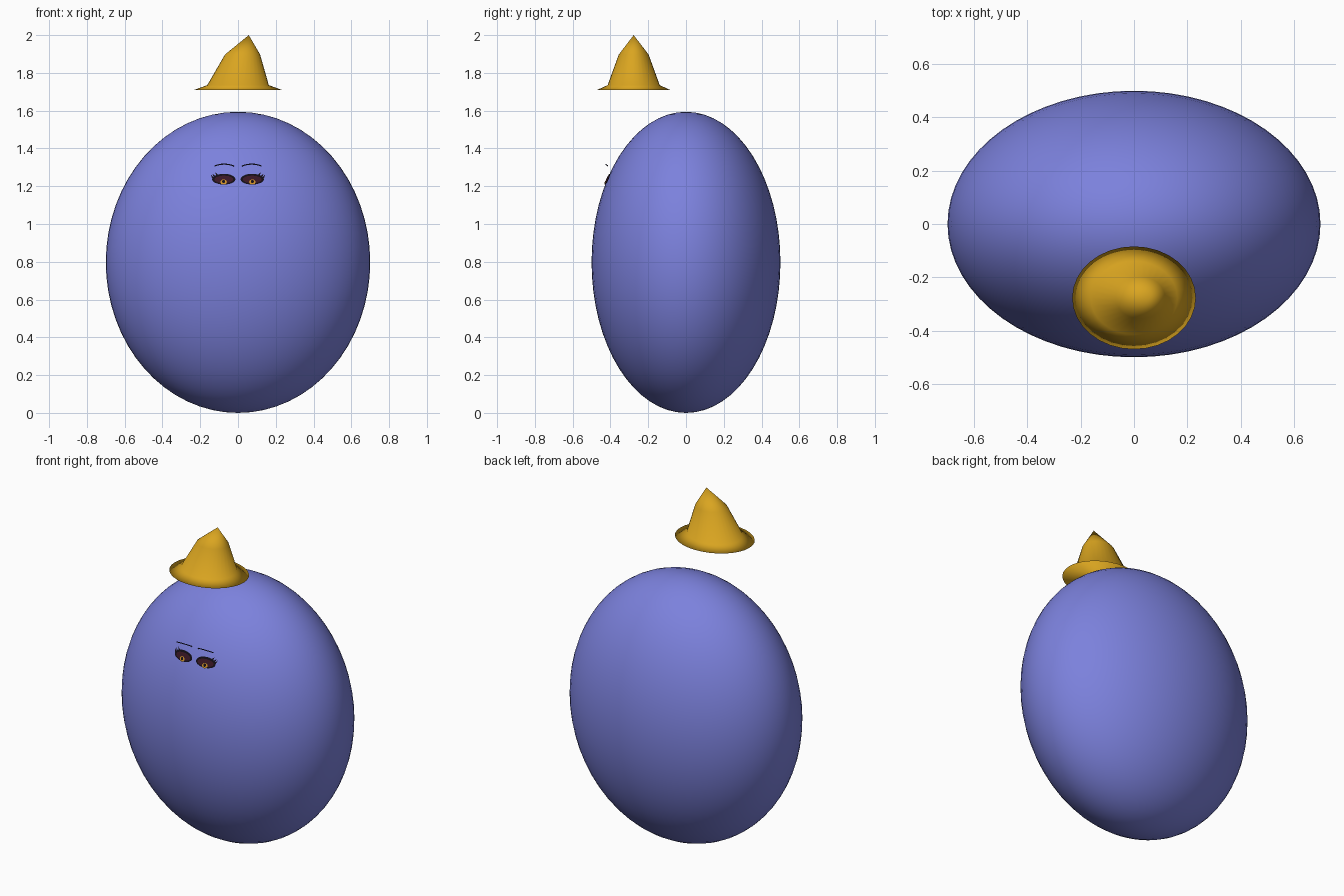
import bpy, bmesh, math
from mathutils import Vector

cube = bpy.data.objects.get("Cube")
if cube:
    bpy.data.objects.remove(cube)

RX, RY, RZ = 0.7, 0.5, 0.797   # body radii


def material(name, rgb):
    m = bpy.data.materials.new(name)
    m.use_nodes = True
    m.diffuse_color = (*rgb, 1)
    bsdf = next(n for n in m.node_tree.nodes if n.type == 'BSDF_PRINCIPLED')
    bsdf.inputs["Base Color"].default_value = (*rgb, 1)
    return m


BLUE = material("periwinkle blue", (0.2, 0.22, 0.72))
GOLD = material("golden yellow", (0.7, 0.376, 0.0144))
BLACK = material("lash black", (0.006, 0.004, 0.008))
PLUM = material("dark plum", (0.04, 0.008, 0.018))
AMBER = material("iris amber", (0.6, 0.27, 0.02))
NAVY = material("brow navy", (0.015, 0.015, 0.04))


def finish(name, bm, mat, smooth=True):
    mesh = bpy.data.meshes.new(name)
    bm.to_mesh(mesh)
    bm.free()
    for p in mesh.polygons:
        p.use_smooth = smooth
    mesh.materials.append(mat)
    obj = bpy.data.objects.new(name, mesh)
    bpy.context.collection.objects.link(obj)
    return obj


# Egg-shaped body
bm = bmesh.new()
bmesh.ops.create_uvsphere(bm, u_segments=64, v_segments=32, radius=1)
bmesh.ops.scale(bm, vec=(RX, RY, RZ), verts=bm.verts)
bmesh.ops.translate(bm, vec=(0, 0, RZ), verts=bm.verts)
finish("body", bm, BLUE)

# Floating pointed hat: oval rings (height, x centre, x radius, y radius)
HAT_Y, SIDES = -0.277, 32
bm = bmesh.new()
rings = []
for z, cx, rx, ry in ((1.71, 0, 0.232, 0.193), (1.735, 0, 0.163, 0.138),
                      (1.897, 0.024, 0.093, 0.079)):
    angles = [math.tau * i / SIDES for i in range(SIDES)]
    rings.append([bm.verts.new((cx + rx * math.cos(a), HAT_Y + ry * math.sin(a), z))
                  for a in angles])
tip = bm.verts.new((0.057, HAT_Y, 2.0))
for i in range(SIDES):
    j = (i + 1) % SIDES
    for low, high in zip(rings, rings[1:]):
        bm.faces.new((low[i], low[j], high[j], high[i]))
    bm.faces.new((rings[-1][i], rings[-1][j], tip))
bm.faces.new(rings[0][::-1])
finish("hat", bm, GOLD)


def on_body(x, z, lift):
    """Point on the front of the body, pushed forward by lift."""
    y = -RY * math.sqrt(1 - (x / RX) ** 2 - ((z - RZ) / RZ) ** 2)
    return Vector((x, y - lift, z))


def plate(name, outline, mat, lift, side):
    """Thin face patch following the body, fanned from its middle."""
    bm = bmesh.new()
    n = len(outline)
    mid = (sum(p[0] for p in outline) / n, sum(p[1] for p in outline) / n)
    hub = bm.verts.new(on_body(side * mid[0], mid[1], lift))
    verts = [bm.verts.new(on_body(side * x, z, lift)) for x, z in outline]
    for i in range(n):
        face = bm.faces.new((hub, verts[i], verts[(i + 1) % n]))
        face.normal_update()
        if face.normal.y > 0:
            face.normal_flip()
    return finish(name, bm, mat, False)


def oval(cx, cz, rx, up, down, n=20):
    """Oval outline with separate upper and lower heights."""
    pts = []
    for i in range(n):
        a = math.tau * i / n
        s = math.sin(a)
        pts.append((cx + rx * math.cos(a), cz + s * (up if s > 0 else down)))
    return pts


for side, label in ((1, "left"), (-1, "right")):
    # Eye layers, from the lash line forward
    plate(label + "_eye_outline", oval(0.075, 1.236, 0.062, 0.03, 0.027), BLACK, 0.004, side)
    plate(label + "_eye", oval(0.075, 1.236, 0.05, 0.02, 0.02), PLUM, 0.006, side)
    plate(label + "_iris", oval(0.076, 1.222, 0.017, 0.014, 0.014), AMBER, 0.008, side)
    plate(label + "_pupil", oval(0.076, 1.225, 0.008, 0.009, 0.009), BLACK, 0.01, side)

    # Lashes flicking outward
    for k, (x, z) in enumerate(((0.122, 1.25), (0.13, 1.243), (0.108, 1.257))):
        plate(f"{label}_lash_{k + 1}",
              [(x - 0.008, z), (x + 0.014, z + 0.017), (x + 0.004, z - 0.008)],
              BLACK, 0.005, side)

    # Thin arched brow held just in front of the body
    bm = bmesh.new()
    previous = None
    for i in range(9):
        t = i / 4 - 1
        x = side * (0.073 + 0.052 * t)
        z = 1.317 - 0.01 * t * t
        y = -0.427 + 0.015 * t * t
        pair = [bm.verts.new((x, y, z + d)) for d in (-0.003, 0.003)]
        if previous:
            face = bm.faces.new((previous[0], pair[0], pair[1], previous[1]))
            face.normal_update()
            if face.normal.y > 0:
                face.normal_flip()
        previous = pair
    finish(label + "_brow", bm, NAVY, False)
